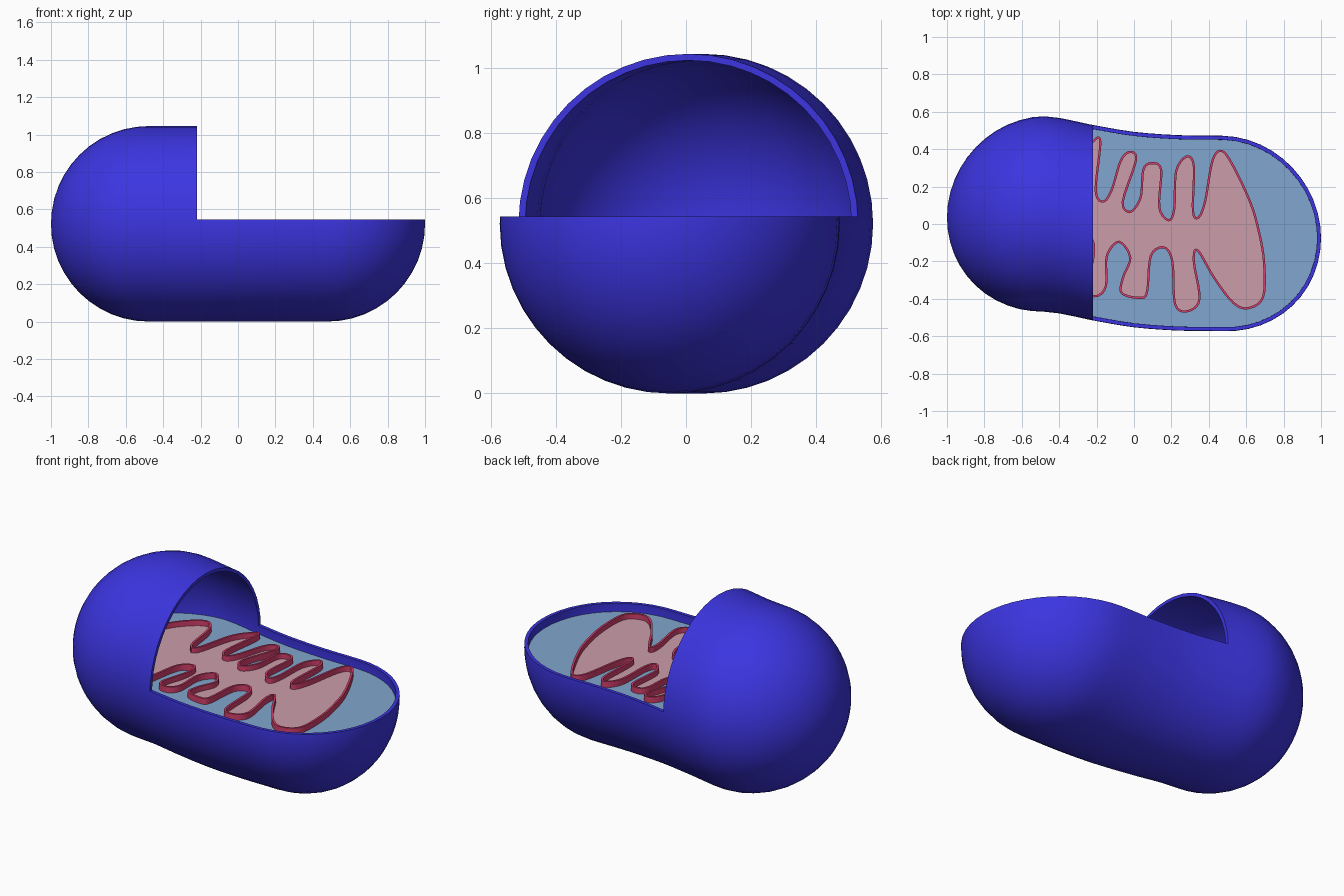
import bpy, bmesh, math
from mathutils import Vector

if "Cube" in bpy.data.objects:
    bpy.data.objects.remove(bpy.data.objects["Cube"])

R, CX, FLOOR, RIM, CUT_X = 0.5225, 0.4775, 0.495, 0.545, -0.22


def material(name, rgb):
    m = bpy.data.materials.new(name)
    m.diffuse_color = (*rgb, 1)
    m.use_nodes = True
    m.node_tree.nodes["Principled BSDF"].inputs["Base Color"].default_value = m.diffuse_color
    return m


def add_object(name, bm, mat):
    bmesh.ops.recalc_face_normals(bm, faces=bm.faces)
    me = bpy.data.meshes.new(name)
    bm.to_mesh(me)
    bm.free()
    ob = bpy.data.objects.new(name, me)
    bpy.context.collection.objects.link(ob)
    me.materials.append(mat)
    return ob


def smooth(ob, deg=35):
    bpy.ops.object.select_all(action='DESELECT')
    ob.select_set(True)
    bpy.context.view_layer.objects.active = ob
    bpy.ops.object.shade_smooth_by_angle(angle=math.radians(deg))


def catmull(p0, p1, p2, p3, t):
    return 0.5 * (2 * p1 + (p2 - p0) * t + (2 * p0 - 5 * p1 + 4 * p2 - p3) * t * t
                  + (3 * p1 - p0 - 3 * p2 + p3) * t ** 3)


def closed_curve(points, steps=5):
    p = [Vector(q) for q in points]
    n = len(p)
    return [catmull(p[i - 1], p[i], p[(i + 1) % n], p[(i + 2) % n], k / steps)
            for i in range(n) for k in range(steps)]


# Bent capsule: centre line sways in y along its length
SPINE = [(-1.0, 0.035), (-0.6, 0.05), (-0.44, 0.05), (-0.22, 0.007), (0, -0.03),
         (0.25, -0.048), (0.45, -0.05), (0.7, -0.06), (1.0, -0.075)]


def centre_y(x):
    n = len(SPINE)
    i = next((k for k in range(n - 1) if x <= SPINE[k + 1][0]), n - 2)
    y = [SPINE[min(max(k, 0), n - 1)][1] for k in (i - 1, i, i + 1, i + 2)]
    t = (x - SPINE[i][0]) / (SPINE[i + 1][0] - SPINE[i][0])
    return catmull(*y, t)


def stations(r):
    cap = [(CX + r * math.cos(a), r * math.sin(a))
           for a in (math.pi / 2 * k / 12 for k in range(13))]
    mid = [(-CX + 2 * CX * k / 12, r) for k in range(1, 12)]
    return [(-x, s) for x, s in cap] + mid + cap[::-1]


blue = material("membrane_blue", (0.045, 0.035, 0.75))
pale = material("space_blue", (0.22, 0.38, 0.62))
pink = material("matrix_pink", (0.60, 0.34, 0.40))
red = material("fold_red", (0.65, 0.05, 0.15))

# Outer membrane: lofted rings, thickened, then a quarter removed
bm = bmesh.new()
SEG = 48
st = stations(R)
rings = []
for x, s in st[1:-1]:
    rings.append([bm.verts.new((x, centre_y(x) + s * math.cos(2 * math.pi * k / SEG),
                                R + s * math.sin(2 * math.pi * k / SEG))) for k in range(SEG)])
for a, b in zip(rings, rings[1:]):
    for k in range(SEG):
        j = (k + 1) % SEG
        bm.faces.new((a[k], a[j], b[j], b[k]))
for ring, x in ((rings[0], -1), (rings[-1], 1)):
    tip = bm.verts.new((x, centre_y(x), R))
    for k in range(SEG):
        bm.faces.new((ring[k], ring[(k + 1) % SEG], tip))
shell = add_object("outer_membrane", bm, blue)

bm = bmesh.new()
bmesh.ops.create_cube(bm, size=1)
for v in bm.verts:
    v.co = (CUT_X if v.co.x < 0 else 1.5, v.co.y * 3, RIM if v.co.z < 0 else 1.5)
cutter = add_object("cutaway_box", bm, blue)
cutter.hide_render = True

sol = shell.modifiers.new("wall", 'SOLIDIFY')
sol.thickness, sol.offset = 0.02, -1
cut = shell.modifiers.new("cutaway", 'BOOLEAN')
cut.operation, cut.solver, cut.object = 'DIFFERENCE', 'EXACT', cutter
bpy.context.view_layer.objects.active = shell
bpy.ops.object.modifier_apply(modifier="wall")
bpy.ops.object.modifier_apply(modifier="cutaway")
bpy.data.objects.remove(cutter)
smooth(shell)


# Flat sheet from an outline
def sheet(name, outline, z, mat):
    bm = bmesh.new()
    f = bm.faces.new([bm.verts.new((p[0], p[1], z)) for p in outline])
    f.normal_update()
    if f.normal.z < 0:
        f.normal_flip()
    bmesh.ops.triangulate(bm, faces=[f])
    me = bpy.data.meshes.new(name)
    bm.to_mesh(me)
    bm.free()
    me.materials.append(mat)
    bpy.context.collection.objects.link(bpy.data.objects.new(name, me))


# Space between the membranes
inner = stations(R - 0.012)
sheet("intermembrane_floor", [(x, centre_y(x) + s) for x, s in inner]
      + [(x, centre_y(x) - s) for x, s in inner[-2:0:-1]], FLOOR, pale)

# Folded inner membrane outline, upper edge left to right, lower edge right to left
UPPER = [(-0.72, 0.05), (-0.66, 0.28), (-0.52, 0.42), (-0.44, 0.36), (-0.40, 0.14), (-0.35, 0.12),
         (-0.29, 0.34), (-0.22, 0.44), (-0.18, 0.44), (-0.205, 0.18), (-0.165, 0.12), (-0.12, 0.18),
         (-0.07, 0.34), (-0.02, 0.385), (0.01, 0.34), (-0.06, 0.12), (-0.02, 0.065), (0.035, 0.14),
         (0.05, 0.29), (0.095, 0.325), (0.145, 0.29), (0.135, 0.09), (0.185, 0.02), (0.215, 0.08),
         (0.225, 0.28), (0.28, 0.36), (0.32, 0.31), (0.315, 0.07), (0.345, 0.035), (0.38, 0.12),
         (0.42, 0.34), (0.47, 0.39), (0.53, 0.31), (0.62, 0.12), (0.665, -0.03)]
LOWER = [(0.695, -0.2), (0.69, -0.39), (0.61, -0.45), (0.53, -0.42), (0.43, -0.29), (0.34, -0.14),
         (0.32, -0.2), (0.35, -0.40), (0.29, -0.465), (0.22, -0.43), (0.205, -0.2), (0.16, -0.125),
         (0.09, -0.17), (0.07, -0.36), (0.035, -0.395), (-0.065, -0.37), (-0.06, -0.29),
         (-0.02, -0.18), (-0.08, -0.095), (-0.145, -0.17), (-0.15, -0.33), (-0.2, -0.385),
         (-0.26, -0.35), (-0.215, -0.17), (-0.23, -0.08), (-0.31, -0.13), (-0.36, -0.36),
         (-0.46, -0.39), (-0.58, -0.30), (-0.68, -0.14)]
fold = closed_curve(UPPER + LOWER)
sheet("matrix_floor", fold, FLOOR + 0.004, pink)

# Raised ridge following the folds
bm = bmesh.new()
n = len(fold)
prof = []
for i, p in enumerate(fold):
    t = (fold[(i + 1) % n] - fold[i - 1]).normalized()
    o = Vector((-t.y, t.x)) * 0.006
    prof.append([bm.verts.new((q.x, q.y, z)) for q, z in
                 ((p - o, FLOOR - 0.01), (p - o, FLOOR + 0.035),
                  (p + o, FLOOR + 0.035), (p + o, FLOOR - 0.01))])
for i in range(n):
    a, b = prof[i], prof[(i + 1) % n]
    for k in range(4):
        bm.faces.new((a[k], a[(k + 1) % 4], b[(k + 1) % 4], b[k]))
smooth(add_object("inner_membrane_ridge", bm, red))
